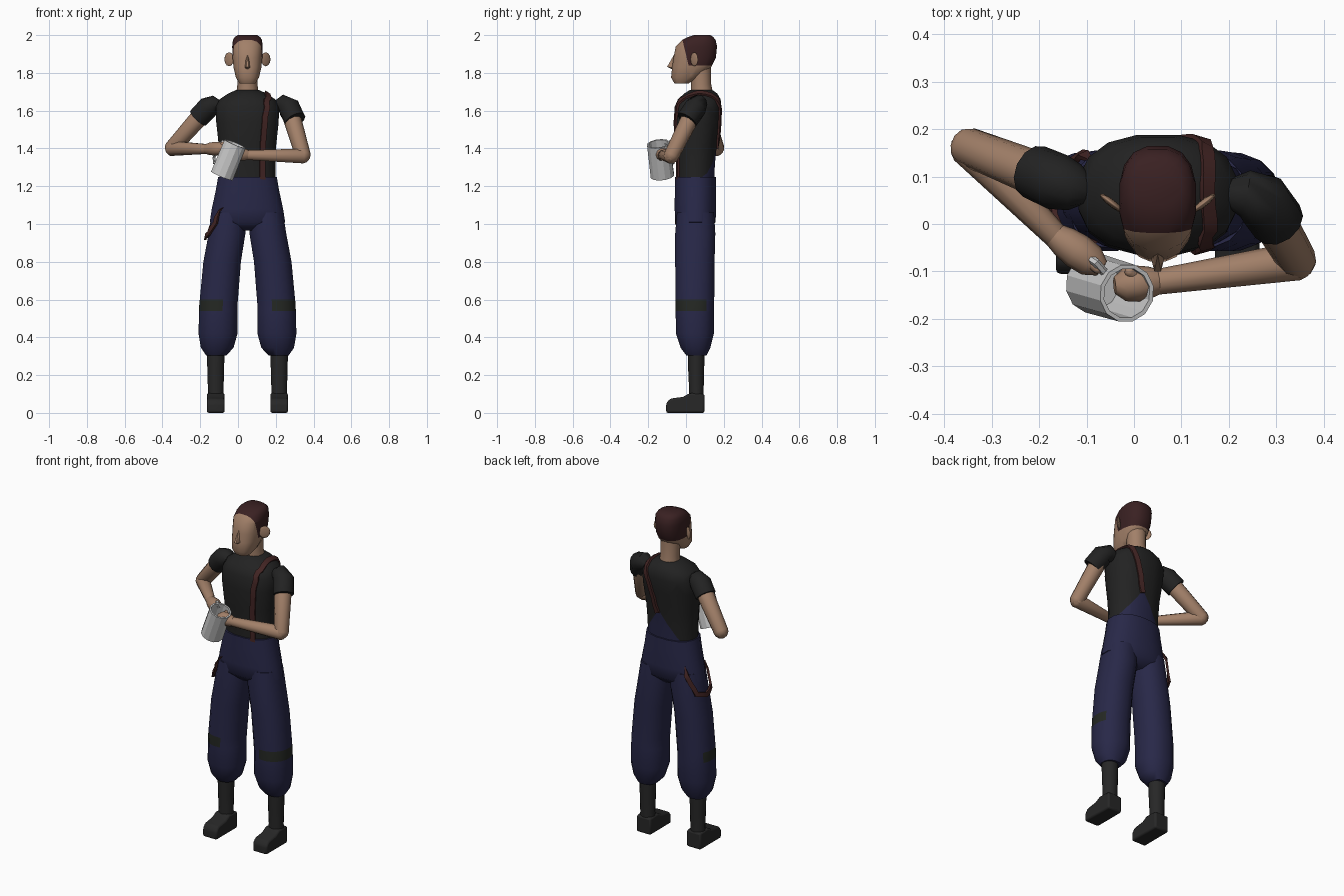
import bpy, bmesh, math
from mathutils import Vector
from mathutils.bvhtree import BVHTree

if "Cube" in bpy.data.objects:
    bpy.data.objects.remove(bpy.data.objects["Cube"])

MID = 0.05  # the body's centre line


def material(name, *rgb):
    m = bpy.data.materials.new(name)
    m.use_nodes = True
    m.diffuse_color = (*rgb, 1)
    bsdf = next(n for n in m.node_tree.nodes if n.type == 'BSDF_PRINCIPLED')
    bsdf.inputs["Base Color"].default_value = (*rgb, 1)
    return m


SKIN = material("skin", .36, .215, .14)
HAIR = material("dark brown hair", .042, .015, .016)
SHIRT = material("black shirt", .016, .016, .016)
TROUSERS = material("navy cloth", .021, .021, .065)
PATCH = material("dark olive patch", .018, .021, .017)
STRAP = material("brown strap", .055, .018, .017)
BOOT = material("boot leather", .02, .02, .02)
METAL = material("mug metal", .6, .6, .6)


def finish(name, bm, mats, rule=None, angle=50):
    """Turn a bmesh into a shaded object; rule picks a material per face."""
    bmesh.ops.recalc_face_normals(bm, faces=bm.faces)
    if rule:
        for f in bm.faces:
            f.material_index = int(rule(f.calc_center_median()))
    me = bpy.data.meshes.new(name)
    bm.to_mesh(me)
    bm.free()
    for m in mats:
        me.materials.append(m)
    ob = bpy.data.objects.new(name, me)
    bpy.context.collection.objects.link(ob)
    bpy.ops.object.select_all(action='DESELECT')
    ob.select_set(True)
    bpy.context.view_layer.objects.active = ob
    bpy.ops.object.shade_smooth_by_angle(angle=math.radians(angle))
    return ob


def bridge(rings, bm=None):
    """Join rings of points into a closed skin with end caps."""
    bm = bm or bmesh.new()
    rows = [[bm.verts.new(p) for p in r] for r in rings]
    n = len(rows[0])
    for a, b in zip(rows, rows[1:]):
        for i in range(n):
            bm.faces.new((a[i], a[(i + 1) % n], b[(i + 1) % n], b[i]))
    bm.faces.new(rows[0])
    bm.faces.new(rows[-1])
    return bm


def oval(cx, cy, z, rx, ry, p=2.0, n=16):
    pts = []
    for i in range(n):
        a = 2 * math.pi * (i + .5) / n
        c, s = math.cos(a), math.sin(a)
        pts.append(Vector((cx + rx * math.copysign(abs(c) ** (2 / p), c),
                           cy + ry * math.copysign(abs(s) ** (2 / p), s), z)))
    return pts


def tube(path, radii, n=10, axis=None, bm=None):
    """Round skin along a path; a fixed axis keeps every ring parallel."""
    path = [Vector(p) for p in path]
    rings = []
    for i, (p, r) in enumerate(zip(path, radii)):
        t = axis or (path[min(i + 1, len(path) - 1)] - path[max(i - 1, 0)])
        u = t.cross((0, 0, 1) if abs(t.normalized().z) < .92 else (1, 0, 0)).normalized()
        v = t.cross(u).normalized()
        rings.append([p + r * (math.cos(k * math.tau / n) * u + math.sin(k * math.tau / n) * v)
                      for k in range(n)])
    return bridge(rings, bm)


def limb(a, b, ra, rb, bm=None):
    """Tapered limb with rounded ends."""
    a, b = Vector(a), Vector(b)
    t = (b - a).normalized()
    return tube([a - t * ra * .8, a - t * ra * .4, a, b, b + t * rb * .4, b + t * rb * .8],
                [ra * .4, ra * .85, ra, rb, rb * .85, rb * .4], bm=bm)


def cut(bm, co, no, where=lambda c: True):
    faces = [f for f in bm.faces if where(f.calc_center_median())]
    geom = {g for f in faces for g in (*f.verts, *f.edges, f)}
    bmesh.ops.bisect_plane(bm, geom=list(geom), plane_co=co, plane_no=no)


# Shirt, with the raised back of the trousers as a cut-in peak
bm = bridge([oval(MID, cy, z, rx, ry, p) for z, rx, cy, ry, p in (
    (1.22, .15, .05, .1, 2.3), (1.32, .15, .052, .103, 2.3), (1.42, .155, .053, .112, 2.3),
    (1.54, .168, .057, .124, 2.4), (1.62, .17, .064, .126, 2.4), (1.66, .15, .07, .115, 2.3),
    (1.69, .105, .078, .09, 2.1), (1.71, .06, .08, .06, 2))])
PEAK, SLOPE = Vector((.07, .15, 1.42)), 1.4
is_back = lambda c: c.y > .07
for side in (1, -1):
    cut(bm, PEAK, (side * SLOPE, 0, 1), is_back)
torso_tree = BVHTree.FromBMesh(bm)
finish("shirt_body", bm, [SHIRT, TROUSERS],
       lambda c: is_back(c) and c.z < PEAK.z - SLOPE * abs(c.x - PEAK.x))

# Trousers: hips and two baggy legs with outer knee patches
hips = bridge([oval(MID, .05, z, rx, ry, 2.3) for z, rx, ry in (
    (1.25, .158, .11), (1.18, .17, .111), (1.08, .192, .112), (1.01, .203, .108), (.965, .12, .06))])
hip_tree = BVHTree.FromBMesh(hips)
finish("trouser_hips", hips, [TROUSERS])
leg_trees = {}
for side, word in ((1, "left"), (-1, "right")):
    bm = bridge([oval(MID + side * off, cy, z, rx, ry, 2.2) for z, off, rx, cy, ry in (
        (.305, .165, .055, .055, .055), (.345, .16, .088, .05, .08), (.42, .156, .105, .047, .102),
        (.57, .154, .103, .047, .104), (.8, .134, .101, .047, .106), (.95, .108, .099, .049, .108),
        (1.06, .098, .092, .05, .1))])
    for z in (.54, .6):
        cut(bm, (0, 0, z), (0, 0, 1))
    leg_trees[side] = BVHTree.FromBMesh(bm)
    finish(word + "_trouser_leg", bm, [TROUSERS, PATCH],
           lambda c: .54 < c.z < .6 and side * (c.x - MID) > .125 and c.y < .11)

    # Boots
    x = MID + side * .168
    bm = bridge([oval(x, cy, z, rx, ry) for z, rx, cy, ry in (
        (.05, .045, .055, .04), (.12, .042, .055, .039), (.22, .045, .054, .043), (.34, .048, .054, .045))])
    finish(word + "_boot_shaft", bm, [BOOT])
    outline = ((-.105, 0), (.098, 0), (.098, .1), (.02, .105), (-.015, .085), (-.085, .075), (-.105, .05))
    bm = bridge([[(x + w, y, z) for y, z in outline] for w in (-.047, .047)])
    foot = finish(word + "_boot_foot", bm, [BOOT])
    bevel = foot.modifiers.new("soft_edges", 'BEVEL')
    bevel.width, bevel.segments = .01, 2

# Neck and head, with the hairline cut into the skull
finish("neck", tube([(MID, .085, 1.67), (MID, .08, 1.74), (MID, .075, 1.85)], [.062, .053, .058], 12), [SKIN])
bm = bridge([oval(MID, (f + b) / 2, z, rx, (b - f) / 2, 2.5) for z, f, b, rx in (
    (1.745, -.062, .015, .042), (1.775, -.08, .07, .062), (1.83, -.075, .135, .075),
    (1.88, -.068, .16, .08), (1.94, -.056, .166, .082), (1.975, -.02, .158, .078),
    (1.99, .01, .145, .068), (2.0, .04, .13, .052))])
cut(bm, (MID, -.02, 1.98), (0, 1, .24))
cut(bm, (MID, 0, 1.84), (0, 0, 1), lambda c: c.y > 0)
finish("head", bm, [SKIN, HAIR], lambda c: c.z > 1.84 and c.y + .02 > .24 * (1.98 - c.z), 35)

bm = bmesh.new()
for p in ((0, -.064, 1.895), (.009, -.06, 1.88), (-.009, -.06, 1.88), (.017, -.06, 1.825),
          (-.017, -.06, 1.825), (.007, -.1, 1.832), (-.007, -.1, 1.832), (0, -.065, 1.815)):
    bm.verts.new((MID + p[0], p[1], p[2]))
bmesh.ops.convex_hull(bm, input=bm.verts)
finish("nose", bm, [SKIN], angle=20)

for side, word in ((1, "left"), (-1, "right")):
    bpy.ops.mesh.primitive_uv_sphere_add(segments=10, ring_count=6, location=(MID + side * .097, .044, 1.872),
                                         rotation=(0, 0, side * math.radians(-52)))
    ear = bpy.context.object
    ear.name = word + "_ear"
    ear.scale = (.008, .032, .037)
    ear.data.materials.append(SKIN)
    bpy.ops.object.shade_smooth_by_angle(angle=math.radians(50))

# Arms: sleeve, upper arm, forearm and hand, posed differently per side
ARMS = {
    "right": dict(sleeve=((-.1, .07, 1.625), (-.125, .077, 1.63), (-.16, .088, 1.615), (-.21, .11, 1.562)),
                  elbow=(-.35, .163, 1.4), wrist=(-.165, -.025, 1.397), grip=(-.09, -.078, 1.4),
                  thumb=(-.075, -.095, 1.425)),
    "left": dict(sleeve=((.2, .065, 1.62), (.235, .064, 1.635), (.27, .05, 1.615), (.303, .005, 1.55)),
                 elbow=(.345, -.078, 1.36), wrist=(.05, -.122, 1.365), grip=(-.02, -.128, 1.375),
                 thumb=(-.01, -.1, 1.4)),
}
for word, arm in ARMS.items():
    finish(word + "_sleeve", tube(arm["sleeve"], (.03, .05, .06, .058), 12), [SHIRT])
    bm = limb(arm["sleeve"][2], arm["elbow"], .05, .041)
    limb(arm["elbow"], arm["wrist"], .041, .027, bm)
    finish(word + "_arm", bm, [SKIN])
    w, g = Vector(arm["wrist"]), Vector(arm["grip"])
    bm = tube([w.lerp(g, t) for t in (-.1, .25, .6, 1, 1.3)], (.025, .034, .038, .035, .018))
    limb(w.lerp(g, .4), arm["thumb"], .014, .011, bm)
    finish(word + "_hand", bm, [SKIN])

# Mug with a hollow inside and a side handle
base, top = Vector((-.085, -.125, 1.255)), Vector((-.015, -.146, 1.425))
axis = top - base
bm = tube([base, top, top, base.lerp(top, .08)], (.064, .062, .053, .053), 12, axis)
out = Vector((-.62, .68, .35)).normalized()
tube([base.lerp(top, t) + out * d for t, d in ((.85, .05), (.88, .09), (.75, .105), (.35, .105), (.22, .09), (.25, .05))],
     [.009] * 6, 6, bm=bm)
finish("mug", bm, [METAL], angle=25)


def strap(name, points, trees, half_width, lift):
    """Flat band laid on the nearest cloth surface."""
    points = [Vector(p) for p in points]
    dense = [a.lerp(b, k / 4) for a, b in zip(points, points[1:]) for k in range(4)] + [points[-1]]
    laid = []
    for p in dense:
        hits = [t.find_nearest(p) for t in trees]
        co, no = min(hits, key=lambda h: h[3])[:2]
        out = no if no.dot(co - Vector((MID, .055, co.z - .05))) > 0 else -no
        laid.append((co + out * lift, out))
    rings = []
    for i, (p, out) in enumerate(laid):
        along = laid[min(i + 1, len(laid) - 1)][0] - laid[max(i - 1, 0)][0]
        w = along.cross(out).normalized() * half_width
        d = out * .006
        rings.append([p - w - d, p + w - d, p + w + d, p - w + d])
    finish(name, bridge(rings), [STRAP], angle=40)


# Worn suspender over the left shoulder, loose one looping at the right hip
strap("worn_suspender", [(.135, -.07, 1.23), (.14, -.08, 1.42), (.15, -.08, 1.57), (.168, -.05, 1.67),
                         (.168, .06, 1.72), (.165, .16, 1.69), (.13, .2, 1.58), (.075, .19, 1.4)],
      [torso_tree], .015, .004)
strap("loose_suspender", [(-.03, -.08, 1.24), (-.085, -.08, 1.12), (-.135, -.06, 1.01), (-.165, -.02, .95),
                          (-.18, .05, .93), (-.165, .12, .95), (-.12, .18, 1.08), (-.09, .18, 1.22)],
      [hip_tree, leg_trees[-1]], .013, .012)
